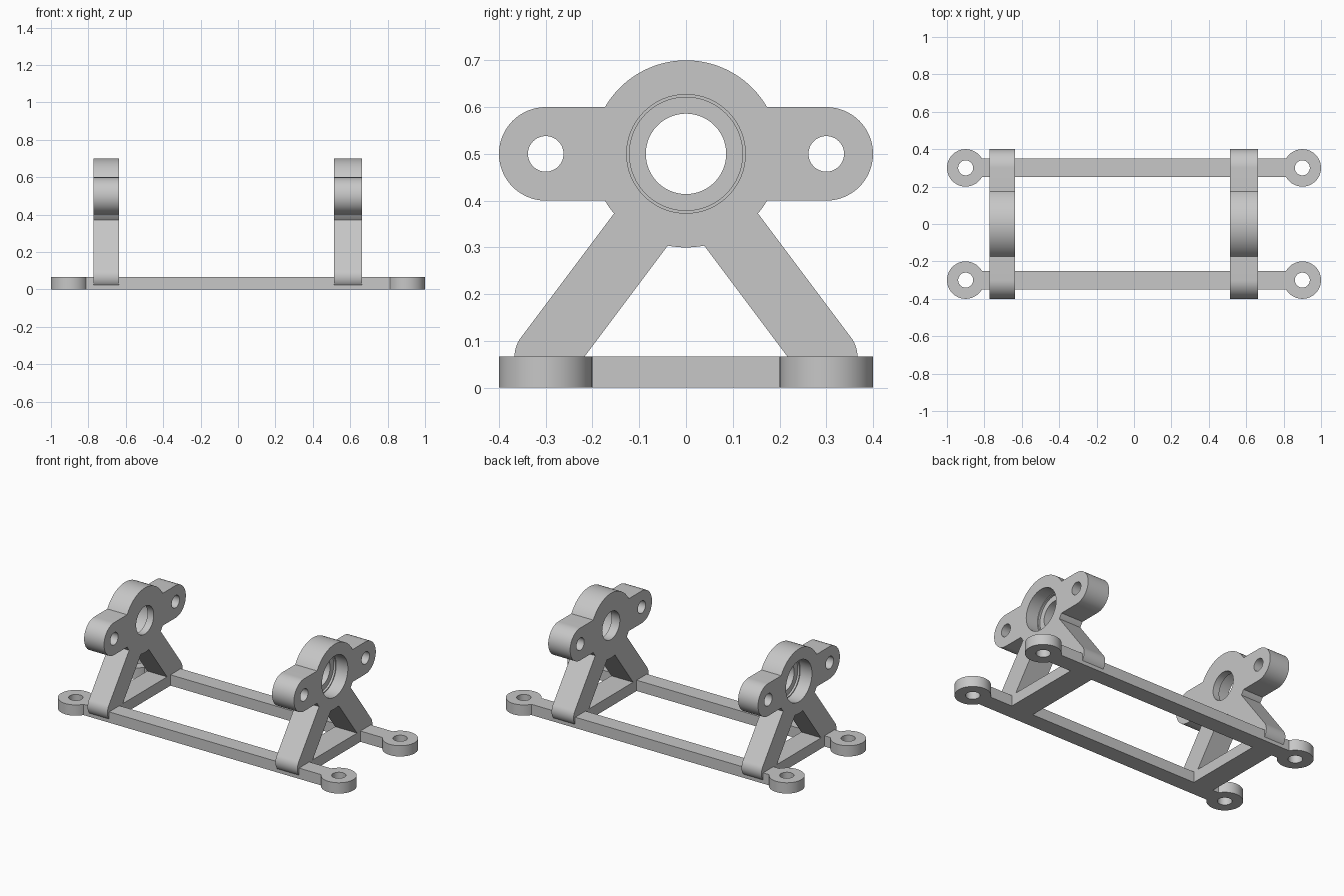
import bpy, bmesh, math

if "Cube" in bpy.data.objects:
    bpy.data.objects.remove(bpy.data.objects["Cube"], do_unlink=True)

grey = bpy.data.materials.new("plain grey")
grey.use_nodes = True
grey.diffuse_color = (0.57, 0.57, 0.57, 1)
grey.node_tree.nodes["Principled BSDF"].inputs["Base Color"].default_value = (0.57, 0.57, 0.57, 1)


def arc(cx, cy, r, start, end, n=24):
    angles = [math.radians(start + (end - start) * i / n) for i in range(n + 1)]
    return [(cx + r * math.cos(a), cy + r * math.sin(a)) for a in angles]


def circle(cx, cy, r):
    return arc(cx, cy, r, 0, 360, 64)[:-1]


def mirrored(half):
    """Close a half outline by reflecting it across the first axis."""
    out = []
    for a, b in half + [(-a, b) for a, b in reversed(half)]:
        if not out or math.dist(out[-1], (a, b)) > 1e-5:
            out.append((a, b))
    if math.dist(out[0], out[-1]) < 1e-5:
        out.pop()
    return out


def prism(name, outline, low, high, axis):
    """Extrude an outline between two heights along x or z."""
    bm = bmesh.new()
    place = (lambda a, b: (low, a, b)) if axis == "x" else (lambda a, b: (a, b, low))
    face = bm.faces.new([bm.verts.new(place(a, b)) for a, b in outline])
    geo = bmesh.ops.extrude_face_region(bm, geom=[face])["geom"]
    move = (high - low, 0, 0) if axis == "x" else (0, 0, high - low)
    bmesh.ops.translate(bm, vec=move, verts=[v for v in geo if isinstance(v, bmesh.types.BMVert)])
    bmesh.ops.recalc_face_normals(bm, faces=bm.faces)
    mesh = bpy.data.meshes.new(name)
    bm.to_mesh(mesh)
    bm.free()
    mesh.materials.append(grey)
    obj = bpy.data.objects.new(name, mesh)
    bpy.context.collection.objects.link(obj)
    return obj


def cut(obj, cutters):
    """Subtract the cutters, bake the result and shade it."""
    for cutter in cutters:
        cutter.hide_render = True
        mod = obj.modifiers.new("cut", "BOOLEAN")
        mod.operation, mod.solver, mod.object = "DIFFERENCE", "EXACT", cutter
    bpy.context.view_layer.update()
    graph = bpy.context.evaluated_depsgraph_get()
    mesh = bpy.data.meshes.new_from_object(obj.evaluated_get(graph))
    obj.modifiers.clear()
    obj.data = mesh
    for cutter in cutters:
        bpy.data.objects.remove(cutter, do_unlink=True)
    bpy.ops.object.select_all(action="DESELECT")
    obj.select_set(True)
    bpy.context.view_layer.objects.active = obj
    bpy.ops.object.shade_smooth_by_angle(angle=math.radians(25))


BASE = 0.0667      # base thickness, also the leg half width
HUB = 0.5          # bearing axis height
TILT = math.degrees(math.atan2(3, 4))


def hub_angle(offset):
    """Angle at which a leg edge meets the hub circle."""
    return TILT - math.degrees(math.acos(offset / 0.2))


# Rails with a screw eye at each end
for name, y in (("front_rail", -0.3), ("back_rail", 0.3)):
    outline = arc(0.9, y, 0.1, -150, 150, 48) + arc(-0.9, y, 0.1, 30, 330, 48)
    rail = prism(name, outline, 0, BASE, "z")
    cut(rail, [prism("hole", circle(s * 0.9, y, 0.04), -0.1, 0.2, "z") for s in (-1, 1)])

# Bracket outline: hub, side lug, leg with rounded foot, cross bar
centre_offset = 0.8 * 0.3 + 0.6 * BASE - 0.6 * HUB
outer_angle = hub_angle(centre_offset + BASE)
inner_angle = hub_angle(centre_offset - BASE)
foot_end = math.degrees(math.acos(0.05 / BASE))
half = arc(0, HUB, 0.2, 90, 30)
half += arc(0.3, HUB, 0.1, 90, -90, 32)
half += arc(0, HUB, 0.2, -30, outer_angle, 4)
foot = arc(0.3, BASE, BASE, TILT, -foot_end, 16)
half += foot + [(0.25, foot[-1][1]), (0.25, 0)]
bracket_outline = mirrored(half)

# Opening between the legs
window_half = arc(0, HUB, 0.2, -90, inner_angle, 4)
window_half.append(((0.8 * 0.3 - BASE) / 0.8, BASE))
window_outline = mirrored(window_half)

# Brackets, each with a stepped bearing seat on the outward face
for name, inner, outer in (("left_bracket", 0.513, 0.663), ("right_bracket", -0.637, -0.773)):
    side = math.copysign(1, outer)
    low, high = min(inner, outer), max(inner, outer)
    bracket = prism(name, bracket_outline, low, high, "x")
    cutters = [prism("window", window_outline, low - 0.1, high + 0.1, "x")]
    for y, r in ((-0.3, 0.038), (0.3, 0.038), (0, 0.086)):
        cutters.append(prism("hole", circle(y, HUB, r), low - 0.1, high + 0.1, "x"))
    for r, depth in ((0.127, 0.08), (0.121, 0.093)):
        ends = sorted((outer - side * depth, outer + side * 0.1))
        cutters.append(prism("seat", circle(0, HUB, r), ends[0], ends[1], "x"))
    cut(bracket, cutters)
